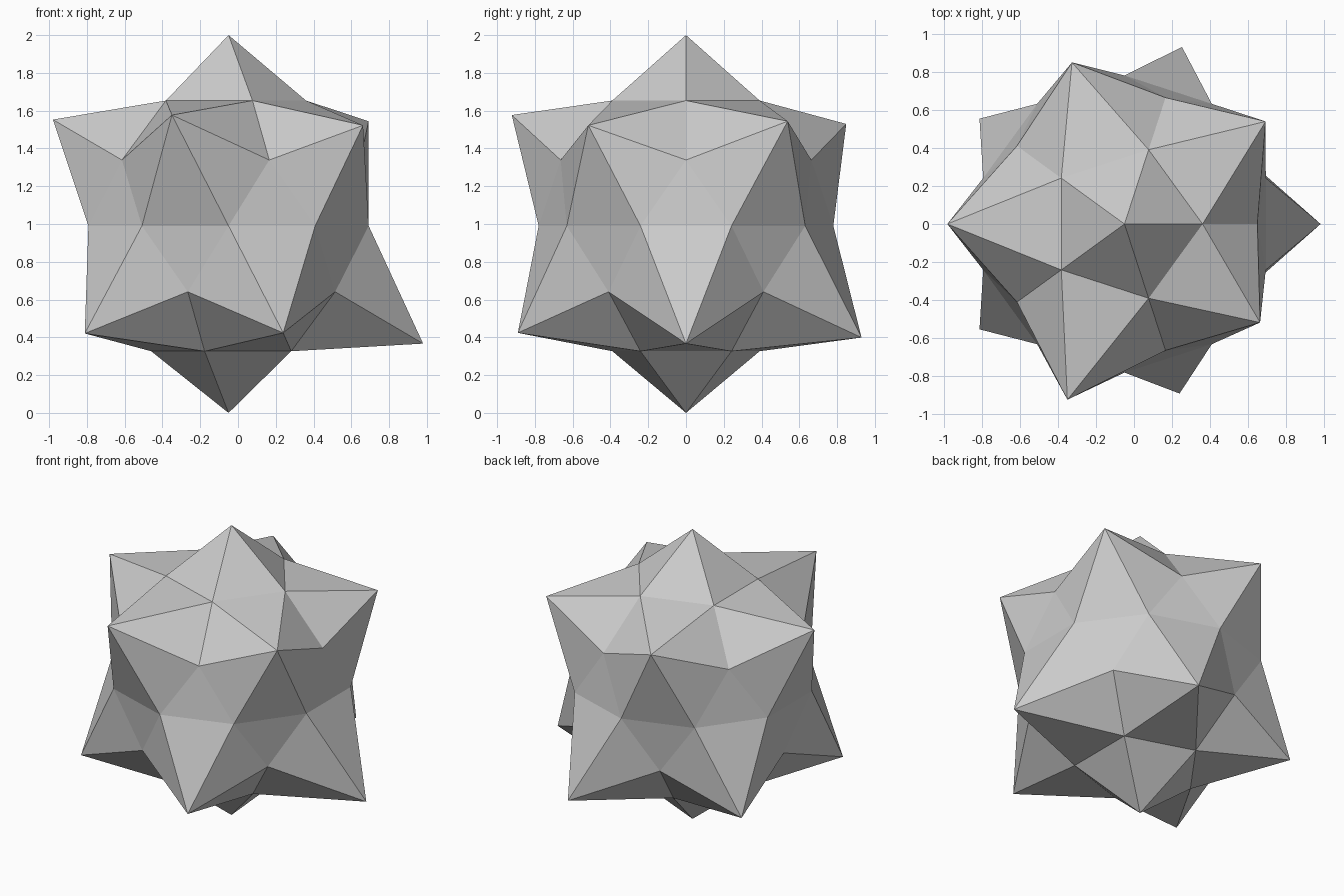
import bpy, bmesh, math

if "Cube" in bpy.data.objects:
    bpy.data.objects.remove(bpy.data.objects["Cube"])

CORE = 0.78                     # radius of the inner ball
CENTRE = (-0.05, 0.0, 0.99)
SLOPE = 0.605                   # height / reach of the side spikes
# horizontal reach of each side spike, keyed by its angle in degrees
UPPER = {180: 0.93, 108: 0.892, 36: 0.916, -36: 0.88, -108: 0.97}
LOWER = {0: 1.03, 72: 0.977, 144: 0.941, -144: 0.941, -72: 0.936}

# faceted ball, two triangle levels
bm = bmesh.new()
bmesh.ops.create_icosphere(bm, subdivisions=2, radius=1.0)


def reach_for(table, angle):
    key = min(table, key=lambda k: abs((angle - k + 180) % 360 - 180))
    return table[key]


for v in bm.verts:
    co = v.co.normalized()
    a = math.atan2(co.y, co.x)
    if abs(co.z) > 0.98:                        # top and bottom spikes
        v.co = (0, 0, 1.01 if co.z > 0 else -0.99)
    elif 0.49 < abs(co.z) < 0.6:                # ten side spikes
        r = reach_for(UPPER if co.z > 0 else LOWER, math.degrees(a))
        v.co = (r * math.cos(a), r * math.sin(a),
                math.copysign(SLOPE * r, co.z))
    else:                                       # valleys stay on the ball
        v.co = co * CORE

bmesh.ops.translate(bm, verts=bm.verts, vec=CENTRE)
bmesh.ops.recalc_face_normals(bm, faces=bm.faces)
mesh = bpy.data.meshes.new("spiky_ball")
bm.to_mesh(mesh)
bm.free()
bpy.context.collection.objects.link(bpy.data.objects.new("spiky_ball", mesh))
